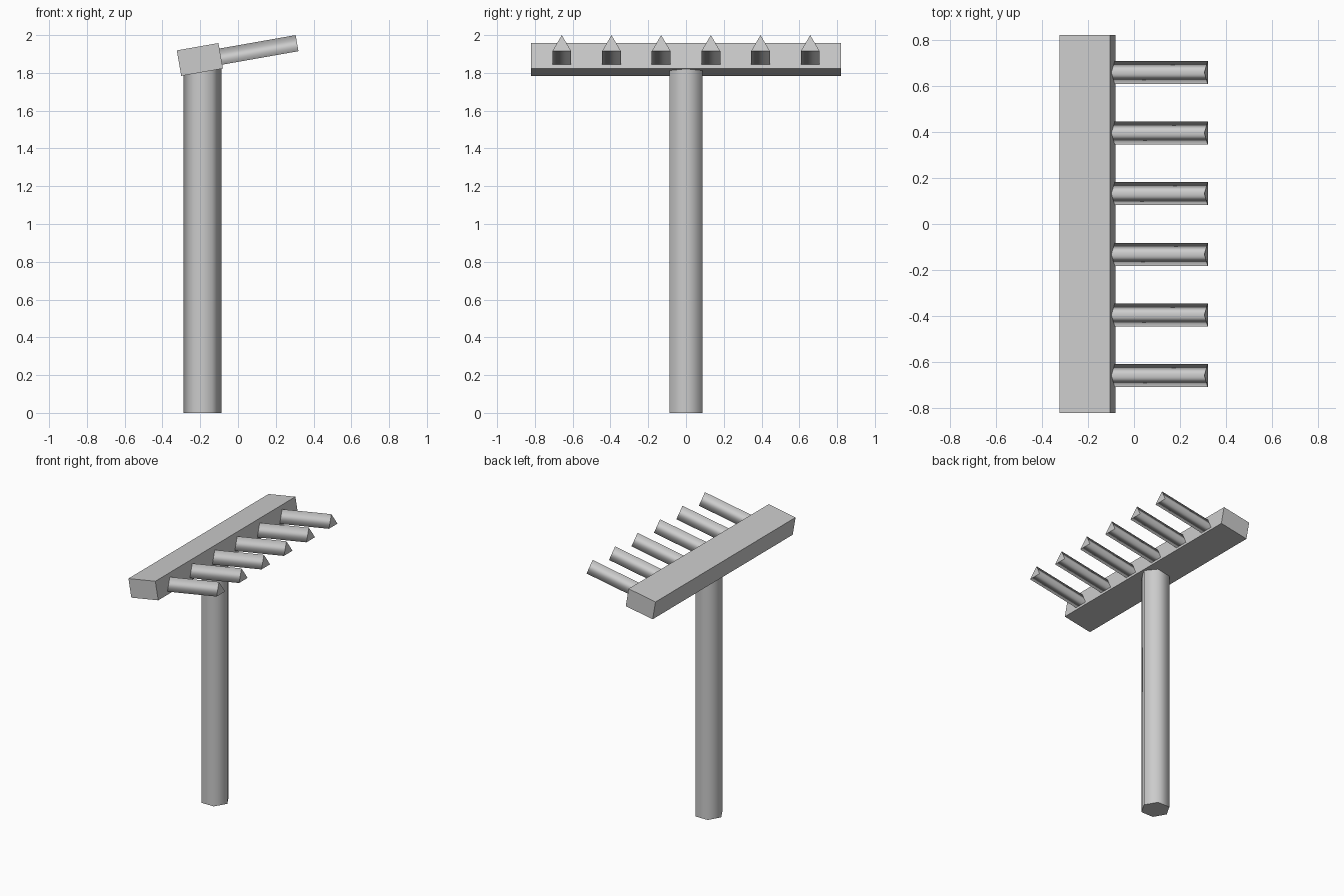
import bpy, bmesh
from math import radians, sin, cos
from mathutils import Matrix, Vector

if "Cube" in bpy.data.objects:
    bpy.data.objects.remove(bpy.data.objects["Cube"])

TILT = radians(10)


def make_object(name, bm):
    mesh = bpy.data.meshes.new(name)
    bm.to_mesh(mesh)
    bm.free()
    obj = bpy.data.objects.new(name, mesh)
    bpy.context.collection.objects.link(obj)
    return obj


def prism(name, sides, radius, start, end, spin):
    """Smooth-sided prism with sharp flat caps, from start to end."""
    start, end = Vector(start), Vector(end)
    axis = end - start
    bm = bmesh.new()
    bmesh.ops.create_cone(bm, cap_ends=True, segments=sides,
                          radius1=radius, radius2=radius, depth=axis.length)
    # put one corner on local +x, then spin it about the axis
    bm.verts.ensure_lookup_table()
    v = bm.verts[0].co
    turn = Matrix.Rotation(spin - Vector((1, 0)).angle_signed(v.xy) * -1, 4, 'Z')
    z = axis.normalized()
    y = Vector((0, 1, 0))
    x = y.cross(z)
    frame = Matrix((x, y, z)).transposed().to_4x4()
    bm.transform(Matrix.Translation((start + end) / 2) @ frame @ turn)
    bm.normal_update()
    for f in bm.faces:
        f.smooth = abs(f.normal.dot(z)) < 0.5
    for e in bm.edges:
        e.smooth = all(f.smooth for f in e.link_faces)
    return make_object(name, bm)


# Hexagonal handle, top buried in the head
handle = prism("handle", 6, 0.1, (-0.188, 0, 0), (-0.188, 0, 1.85), 0)

# Tilted head bar
bm = bmesh.new()
bmesh.ops.create_cube(bm, size=1)
bm.transform(Matrix.Translation((-0.202, 0, 1.871))
             @ Matrix.Rotation(-TILT, 4, 'Y')
             @ Matrix.Diagonal((0.224, 1.64, 0.137, 1)))
make_object("head", bm)

# Row of triangular teeth, ridge upward
R, LENGTH = 0.0577, 0.42
along = Vector((cos(TILT), 0, sin(TILT)))
up = Vector((-sin(TILT), 0, cos(TILT)))
for i in range(6):
    tip = Vector((0.305, (i - 2.5) * 0.263, 2.0)) - up * R
    tooth = prism(f"tooth_{i + 1}", 3, R, tip - along * LENGTH, tip, 0)
    # turn the ridge to face up whatever the start corner
    ridge = max(v.co.z - (v.co - tip).dot(along) * sin(TILT) for v in tooth.data.vertices)
    if ridge < (tip + up * R).z - 0.01:
        pivot = Matrix.Translation(tip)
        tooth.data.transform(pivot @ Matrix.Rotation(radians(180), 4, along) @ pivot.inverted())
